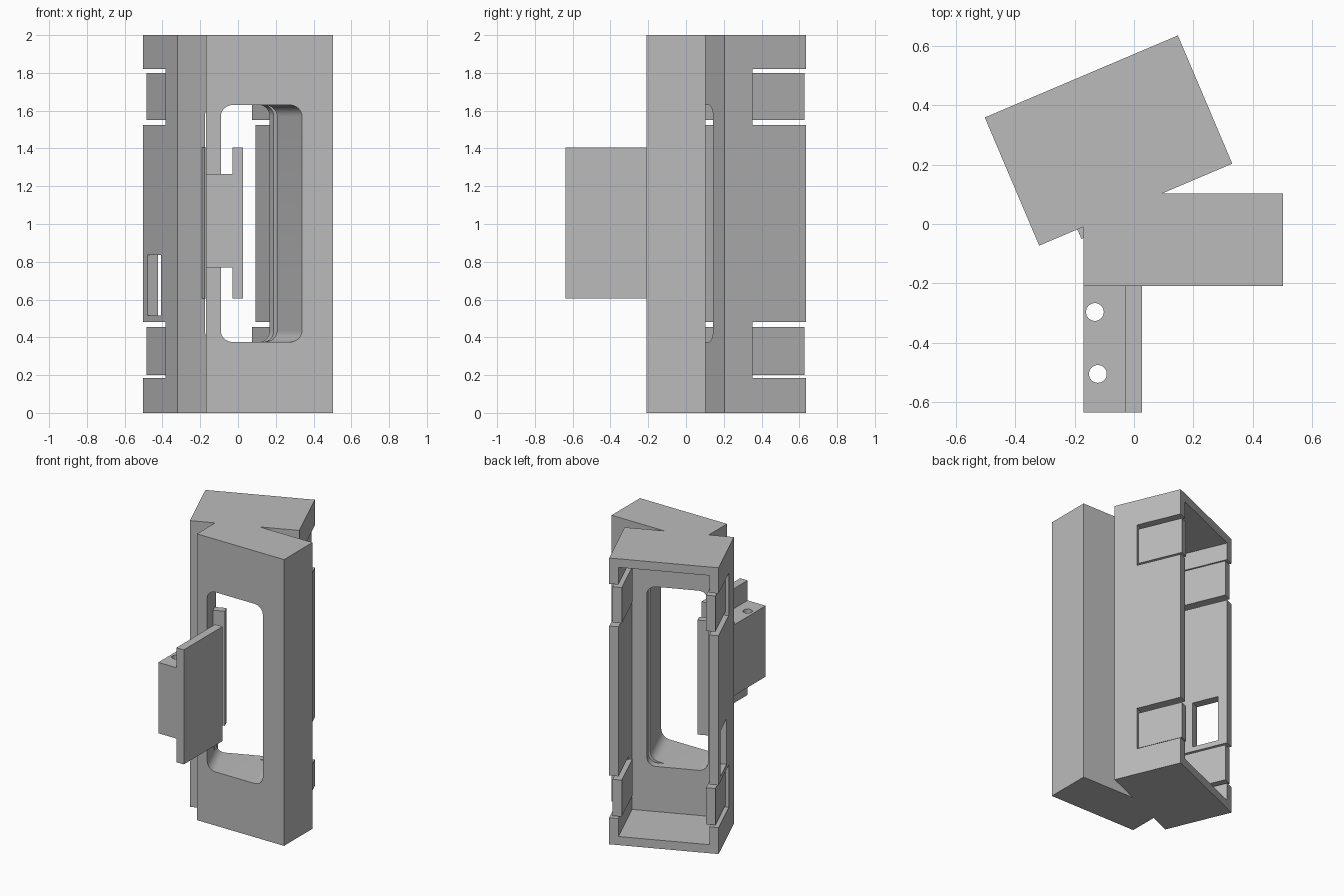
import bpy, bmesh
from math import radians
from mathutils import Matrix, Vector

cube = bpy.data.objects.get("Cube")
if cube:
    bpy.data.objects.remove(cube, do_unlink=True)

grey = bpy.data.materials.new("plain grey")
grey.use_nodes = True
GREY = (0.5, 0.5, 0.5, 1)
grey.diffuse_color = GREY
grey.node_tree.nodes["Principled BSDF"].inputs["Base Color"].default_value = GREY

# Tilted housing frame: local x across, local y towards the open back
TILT = Matrix.Translation((-0.32, -0.073, 0)) @ Matrix.Rotation(radians(23), 4, 'Z')
W, D, T = 0.708, 0.47, 0.06     # housing width, depth, wall thickness
WORLD = Matrix.Identity(4)


def finish(name, bm, frame):
    bmesh.ops.transform(bm, matrix=frame, verts=bm.verts)
    bmesh.ops.recalc_face_normals(bm, faces=bm.faces)
    mesh = bpy.data.meshes.new(name)
    bm.to_mesh(mesh)
    bm.free()
    mesh.materials.append(grey)
    obj = bpy.data.objects.new(name, mesh)
    bpy.context.collection.objects.link(obj)
    return obj


def box(name, x, y, z, frame=WORLD, radius=0):
    """Box from ranges; radius rounds the edges running along local y."""
    bm = bmesh.new()
    bmesh.ops.create_cube(bm, size=1)
    for v in bm.verts:
        v.co = Vector([r[0] if c < 0 else r[1] for c, r in zip(v.co, (x, y, z))])
    if radius:
        edges = [e for e in bm.edges
                 if abs(e.verts[0].co.y - e.verts[1].co.y) > 0.01]
        bmesh.ops.bevel(bm, geom=edges, offset=radius, segments=8,
                        profile=0.5, affect='EDGES')
    return finish(name, bm, frame)


def rod(name, x, y, r, z):
    bm = bmesh.new()
    bmesh.ops.create_cone(bm, cap_ends=True, segments=32, radius1=r, radius2=r,
                          depth=z[1] - z[0])
    return finish(name, bm, Matrix.Translation((x, y, sum(z) / 2)))


def combine(obj, tool, operation):
    mod = obj.modifiers.new("combine", 'BOOLEAN')
    mod.operation, mod.solver, mod.object = operation, 'EXACT', tool
    bpy.ops.object.select_all(action='DESELECT')
    bpy.context.view_layer.objects.active = obj
    obj.select_set(True)
    bpy.ops.object.modifier_apply(modifier=mod.name)
    bpy.data.objects.remove(tool, do_unlink=True)


def smooth(obj):
    bpy.ops.object.select_all(action='DESELECT')
    bpy.context.view_layer.objects.active = obj
    obj.select_set(True)
    bpy.ops.object.shade_smooth_by_angle(angle=radians(30))


# Body: tilted housing joined to the straight front block
body = box("housing_body", (0, W), (0, D), (0, 2), TILT)
combine(body, box("front_block", (-0.17, 0.503), (-0.21, 0.103), (0, 2)), 'UNION')

# Open cavity at the back
combine(body, box("cavity", (T, W - T), (0.055, D + 0.1), (T, 2 - T), TILT), 'DIFFERENCE')

# Rounded window through the front, parallel to the housing
combine(body, box("window", (0.157, 0.553), (-0.6, 0.2), (0.375, 1.63), TILT, 0.06),
        'DIFFERENCE')

# Cut-outs around the snap clips, two per side wall
CLIPS = ((0.2, 0.455), (1.55, 1.8))
SLOTS = ((0.185, 0.48), (1.525, 1.82))
sides = {"right": (0, T), "left": (W - T, W)}
for x0, x1 in sides.values():
    for slot in SLOTS:
        combine(body, box("slot", (x0 - 0.05, x1 + 0.05), (D - 0.31, D + 0.1), slot, TILT),
                'DIFFERENCE')

# Cable port in the right wall
combine(body, box("port", (-0.1, 0.1), (D - 0.245, D - 0.065), (0.515, 0.835), TILT),
        'DIFFERENCE')
smooth(body)

# Snap clips set slightly inward from the walls
for side, (x0, x1) in sides.items():
    shift = 0.021 if side == "right" else -0.021
    for level, clip in zip(("lower", "upper"), CLIPS):
        box(f"{side}_{level}_clip", (x0 + shift, x1 + shift), (D - 0.325, D - 0.002),
            clip, TILT)

# Retaining lip on the edge of the window
box("window_lip", (0.14, 0.233), (-0.035, 0.015), (0.605, 1.405), TILT)

# Front mount: drilled block beside a taller plate
mount = box("mount_block", (-0.17, -0.03), (-0.637, -0.21), (0.77, 1.265))
for x, y in ((-0.132, -0.297), (-0.122, -0.506)):
    combine(mount, rod("hole", x, y, 0.03, (0.6, 1.4)), 'DIFFERENCE')
smooth(mount)
box("mount_plate", (-0.03, 0.027), (-0.637, -0.21), (0.605, 1.405))
